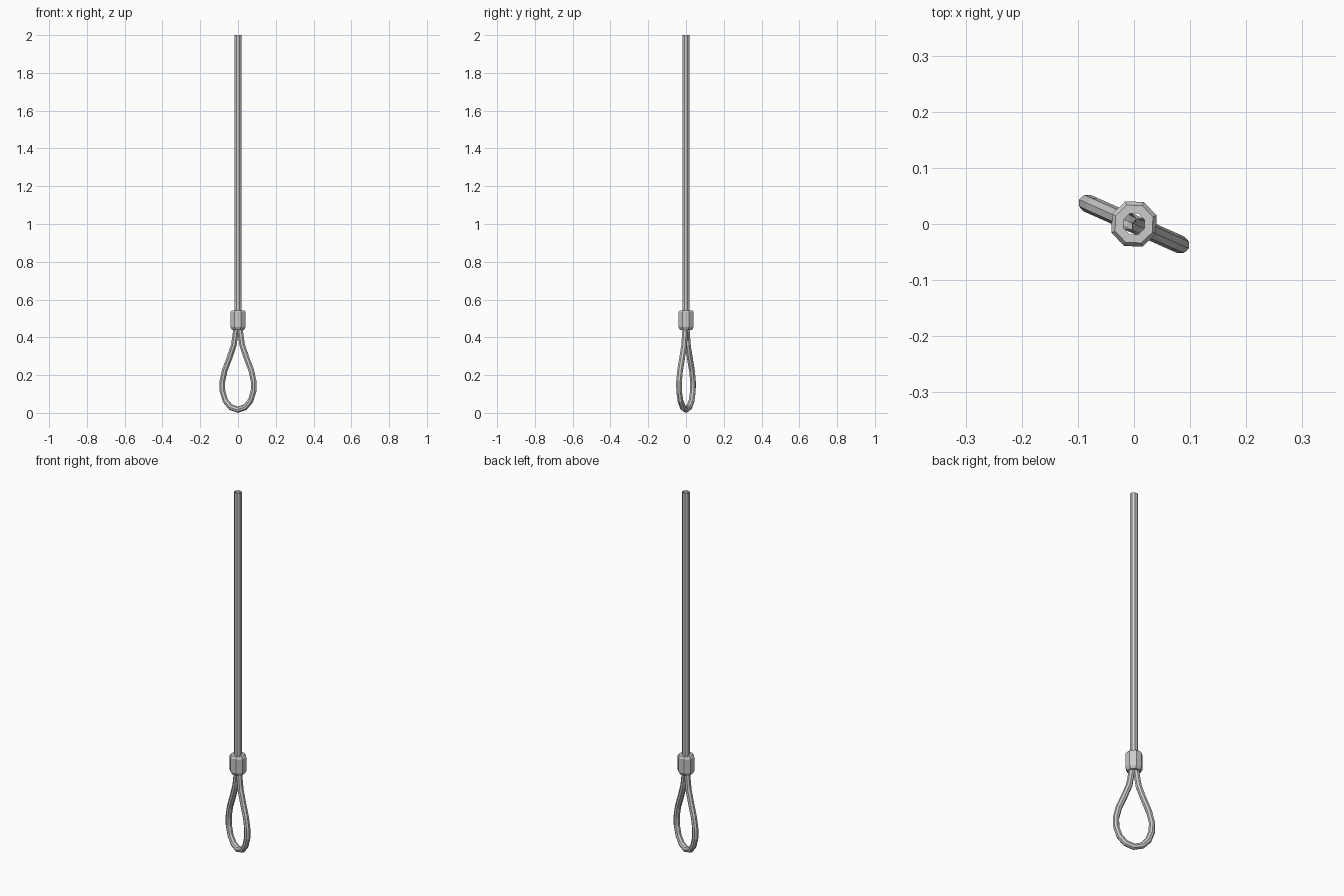
import bpy, bmesh, math
from mathutils import Vector

if "Cube" in bpy.data.objects:
    bpy.data.objects.remove(bpy.data.objects["Cube"])

TURN = math.radians(-24)
U = Vector((math.cos(TURN), math.sin(TURN), 0))   # loop plane direction
N = Vector((-U.y, U.x, 0))                        # loop plane normal


def skin(name, rings):
    """Join successive rings of points with quads, leaving the ends open."""
    bm = bmesh.new()
    loops = [[bm.verts.new(p) for p in r] for r in rings]
    for a, b in zip(loops, loops[1:]):
        n = len(a)
        for i in range(n):
            j = (i + 1) % n
            bm.faces.new((a[i], a[j], b[j], b[i]))
    bmesh.ops.recalc_face_normals(bm, faces=bm.faces)
    me = bpy.data.meshes.new(name)
    bm.to_mesh(me)
    bm.free()
    ob = bpy.data.objects.new(name, me)
    bpy.context.collection.objects.link(ob)
    return ob


def ring(centre, side, up, r, n):
    return [centre + (side * math.cos(math.tau * i / n) + up * math.sin(math.tau * i / n)) * r
            for i in range(n)]


def lathe(name, profile, n=8):
    return skin(name, [ring(Vector((0, 0, z)), U, N, r, n) for r, z in profile])


# Straight cable, open ended
lathe("cable", [(0.02, 0.5), (0.02, 2.0)])

# Crimp sleeve with small bevels
lathe("crimp_sleeve", [(0.022, 0.44), (0.034, 0.44), (0.043, 0.455),
                       (0.043, 0.533), (0.036, 0.543), (0.02, 0.543)])

# Teardrop loop: half outline mirrored about the axis
half = [(0.012, 0.50), (0.013, 0.43), (0.024, 0.36), (0.050, 0.29), (0.077, 0.225),
        (0.091, 0.165), (0.090, 0.115), (0.073, 0.066), (0.042, 0.033)]
outline = half + [(0, 0.02)] + [(-u, z) for u, z in reversed(half)]
path = [U * u + Vector((0, 0, z)) for u, z in outline]
rings = []
for i, p in enumerate(path):
    t = (path[min(i + 1, len(path) - 1)] - path[max(i - 1, 0)]).normalized()
    rings.append(ring(p, t.cross(N), N, 0.016, 8))
loop = skin("cable_loop", rings)

# Rest the loop on the ground
low = min(v.co.z for v in loop.data.vertices)
for v in loop.data.vertices:
    if v.co.z < 0.1:
        v.co.z -= low * (1 - v.co.z / 0.1)
